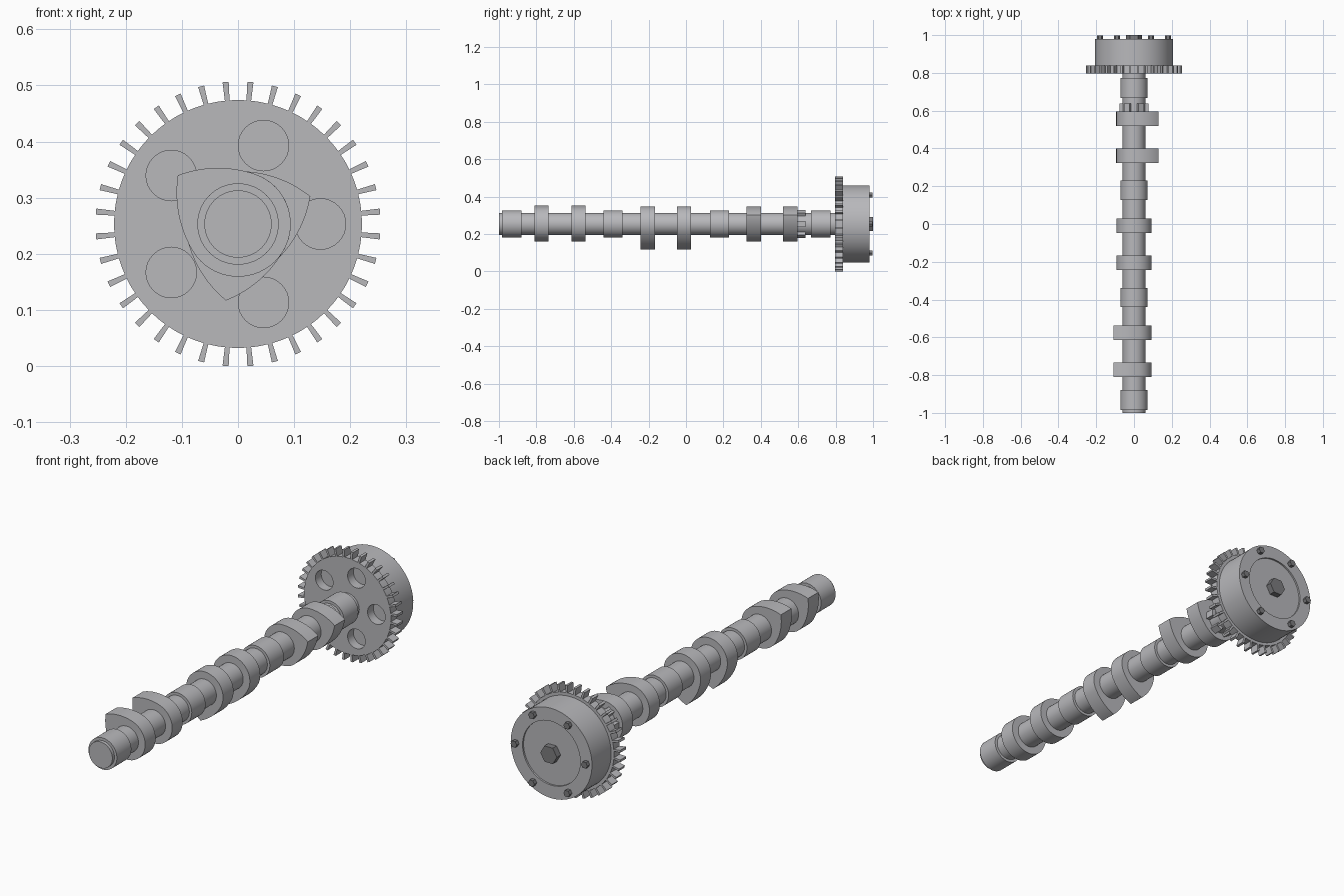
import bpy, bmesh, math
from mathutils import Matrix

if "Cube" in bpy.data.objects:
    bpy.data.objects.remove(bpy.data.objects["Cube"])

CZ = 0.253  # height of the rotation axis


def material(name, rgb):
    m = bpy.data.materials.new(name)
    m.diffuse_color = (*rgb, 1)
    m.use_nodes = True
    m.node_tree.nodes["Principled BSDF"].inputs["Base Color"].default_value = m.diffuse_color
    return m


STEEL = material("steel grey", (0.48, 0.48, 0.50))
DARK = material("dark bolt grey", (0.2, 0.2, 0.21))


def finish(name, bm, mat, smooth=True):
    bmesh.ops.recalc_face_normals(bm, faces=bm.faces[:])
    me = bpy.data.meshes.new(name)
    bm.to_mesh(me)
    bm.free()
    me.materials.append(mat)
    ob = bpy.data.objects.new(name, me)
    bpy.context.collection.objects.link(ob)
    ob.location.z = CZ
    if smooth:
        bpy.ops.object.select_all(action='DESELECT')
        ob.select_set(True)
        bpy.context.view_layer.objects.active = ob
        bpy.ops.object.shade_smooth_by_angle(angle=math.radians(30))
    return ob


def add_prism(bm, pts, y0, y1):
    """Extrude an (x, z) outline along y."""
    a = [bm.verts.new((x, y0, z)) for x, z in pts]
    b = [bm.verts.new((x, y1, z)) for x, z in pts]
    bm.faces.new(a)
    bm.faces.new(b)
    for i in range(len(pts)):
        j = (i + 1) % len(pts)
        bm.faces.new((a[i], a[j], b[j], b[i]))


def circle(r, n, cx=0, cz=0):
    return [(cx + r * math.cos(math.tau * i / n), cz + r * math.sin(math.tau * i / n))
            for i in range(n)]


def lathe(name, profile, mat, n=64):
    """Revolve (y, r) points about the y axis, capping both ends."""
    bm = bmesh.new()
    rings = [[bm.verts.new((x, y, z)) for x, z in circle(r, n)] for y, r in profile]
    for a, b in zip(rings, rings[1:]):
        for i in range(n):
            j = (i + 1) % n
            bm.faces.new((a[i], a[j], b[j], b[i]))
    bm.faces.new(rings[0])
    bm.faces.new(rings[-1])
    return finish(name, bm, mat)


# Shaft with its four bearing journals
profile = [(-1.0, 0.06)]
for y0, y1 in ((-0.985, -0.88), (-0.44, -0.34), (0.128, 0.23), (0.668, 0.772)):
    profile += [(y0, 0.06), (y0, 0.0725), (y1, 0.0725), (y1, 0.06)]
profile.append((0.81, 0.06))
lathe("shaft", profile, STEEL)


# Cam lobes: base circle with two convex flanks meeting at the nose
def lobe_outline(angle, r=0.094, nose=0.138, join=math.radians(70)):
    d = (nose**2 - r**2) / (2 * (r - nose * math.cos(join)))
    R = d + r
    cx, cz = -d * math.cos(join), -d * math.sin(join)
    start = math.atan2(-cz, nose - cx)
    flank = []
    for i in range(13):
        t = start + (join - start) * i / 12
        flank.append((cx + R * math.cos(t), cz + R * math.sin(t)))
    base = []
    for i in range(1, 32):
        t = join + (math.tau - 2 * join) * i / 32
        base.append((r * math.cos(t), r * math.sin(t)))
    pts = flank + base + [(x, -z) for x, z in reversed(flank[1:])]
    c, s = math.cos(angle), math.sin(angle)
    return [(x * c - z * s, x * s + z * c) for x, z in pts]


for k, (y, deg) in enumerate(((-0.772, 141), (-0.575, 141), (-0.205, 261),
                              (-0.01, 261), (0.362, 21), (0.557, 21))):
    bm = bmesh.new()
    add_prism(bm, lobe_outline(math.radians(deg)), y - 0.038, y + 0.038)
    finish(f"cam_lobe_{k + 1}", bm, STEEL)

# Small trigger blocks behind the last lobe
bm = bmesh.new()
for k in range(6):
    a = math.radians(60 * k)
    pts = [(0.05, -0.016), (0.076, -0.016), (0.076, 0.016), (0.05, 0.016)]
    c, s = math.cos(a), math.sin(a)
    add_prism(bm, [(x * c - z * s, x * s + z * c) for x, z in pts], 0.59, 0.638)
finish("trigger_blocks", bm, STEEL, False)

# Gear disc with five round holes
bm = bmesh.new()
add_prism(bm, circle(0.221, 72), 0.797, 0.84)
disc = finish("gear_disc", bm, STEEL, False)
bm = bmesh.new()
for k in range(5):
    a = math.radians(72 * k)
    add_prism(bm, circle(0.045, 32, 0.147 * math.cos(a), 0.147 * math.sin(a)), 0.75, 0.9)
cutter = finish("hole_cutter", bm, STEEL, False)
mod = disc.modifiers.new("holes", 'BOOLEAN')
mod.operation = 'DIFFERENCE'
mod.solver = 'EXACT'
mod.object = cutter
bpy.ops.object.select_all(action='DESELECT')
disc.select_set(True)
bpy.context.view_layer.objects.active = disc
bpy.ops.object.modifier_apply(modifier=mod.name)
bpy.data.objects.remove(cutter, do_unlink=True)
bpy.ops.object.shade_smooth_by_angle(angle=math.radians(30))

# Thin gear teeth
bm = bmesh.new()
for k in range(36):
    a = math.radians(10 * k + 5)
    pts = [(0.215, -0.004), (0.254, -0.0055), (0.254, 0.0055), (0.215, 0.004)]
    c, s = math.cos(a), math.sin(a)
    add_prism(bm, [(x * c - z * s, x * s + z * c) for x, z in pts], 0.797, 0.84)
finish("gear_teeth", bm, STEEL, False)

# Drum with a shallow recess in its back face
lathe("drum", [(0.8395, 0.207), (0.98, 0.207), (0.98, 0.147), (0.972, 0.147)], STEEL, 72)

# Hexagonal centre bolt and six rim bolts
bm = bmesh.new()
add_prism(bm, circle(0.042, 6), 0.965, 1.0)
finish("centre_bolt", bm, DARK, False)
bm = bmesh.new()
for k in range(6):
    a = math.radians(60 * k)
    add_prism(bm, circle(0.016, 6, 0.18 * math.cos(a), 0.18 * math.sin(a)), 0.97, 0.998)
finish("rim_bolts", bm, DARK, False)
